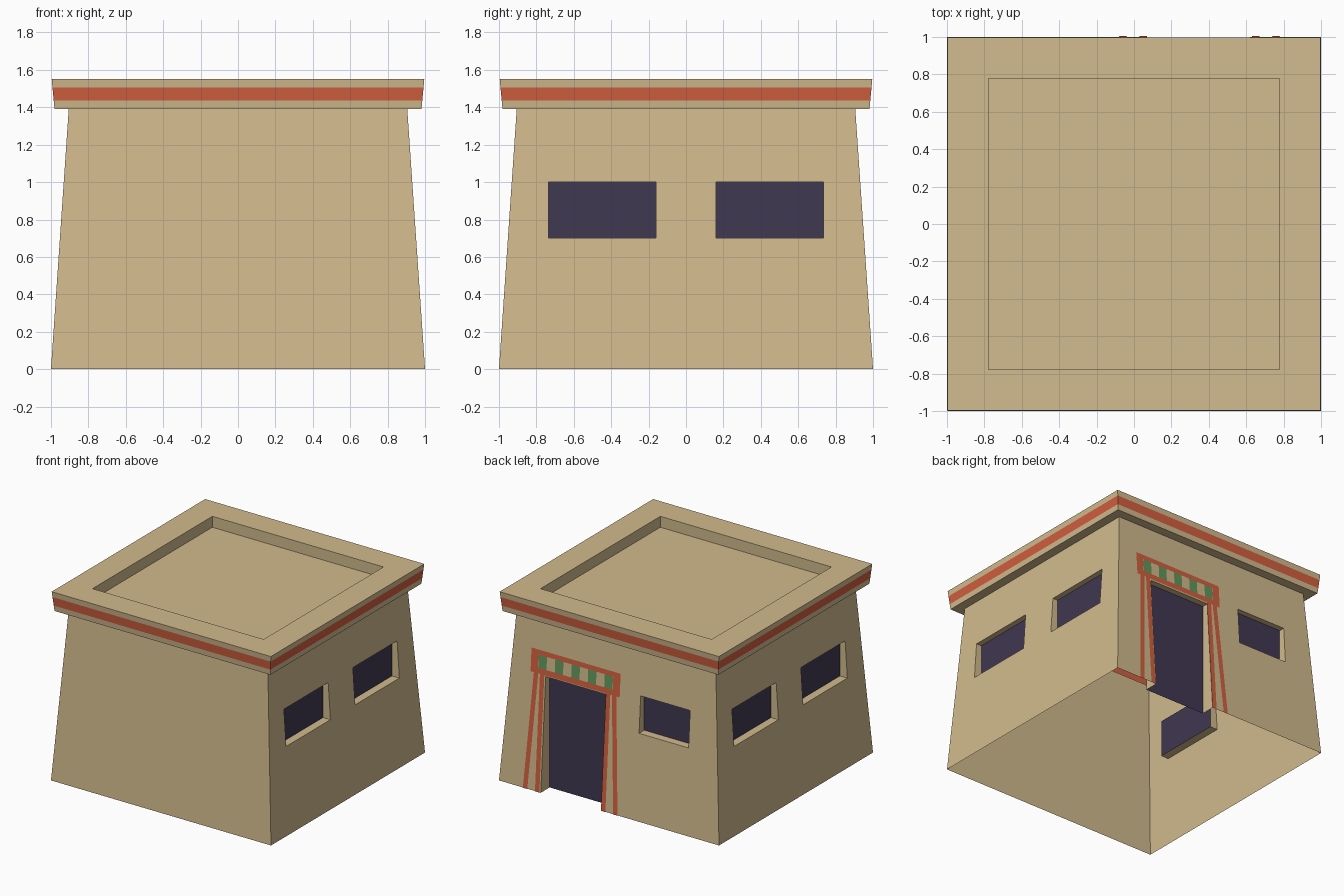
import bpy, bmesh, math
from mathutils import Matrix

if "Cube" in bpy.data.objects:
    bpy.data.objects.remove(bpy.data.objects["Cube"])


def srgb(name, r, g, b):
    m = bpy.data.materials.new(name)
    lin = [((c / 255 + 0.055) / 1.055) ** 2.4 for c in (r, g, b)]
    m.diffuse_color = (*lin, 1)
    m.use_nodes = True
    m.node_tree.nodes["Principled BSDF"].inputs["Base Color"].default_value = m.diffuse_color
    return m


MATS = [srgb("sandstone", 210, 187, 142), srgb("painted_red", 210, 96, 64),
        srgb("painted_green", 98, 150, 92), srgb("dark_opening", 64, 56, 82)]
SAND, RED, GREEN, DARK = range(4)
EAVE, TOP, SLOPE = 1.39, 1.55, 0.0683
PANE = 0.885                      # distance of recessed panes from the centre


def width(z):
    return 1 - SLOPE * z          # half width of the battered walls at height z


def face(bm, pts, mat):
    bm.faces.new([bm.verts.new(p) for p in pts]).material_index = mat


def finish(bm, name, turn=0):
    bmesh.ops.remove_doubles(bm, verts=bm.verts, dist=1e-5)
    bm.transform(Matrix.Rotation(math.radians(turn), 4, 'Z'))
    me = bpy.data.meshes.new(name)
    bm.to_mesh(me)
    bm.free()
    for m in MATS:
        me.materials.append(m)
    ob = bpy.data.objects.new(name, me)
    bpy.context.collection.objects.link(ob)


def wall(name, turn, openings):
    """Sloping wall facing -y, with recessed openings (u0, u1, z0, z1), then turned."""
    bm = bmesh.new()
    us = sorted({-1, 1, *[u for o in openings for u in o[:2]]})
    zs = sorted({0, EAVE, *[z for o in openings for z in o[2:]]})

    def pt(u, z):
        return (u * width(z) if abs(u) == 1 else u, -width(z), z)

    for u0, u1 in zip(us, us[1:]):
        for z0, z1 in zip(zs, zs[1:]):
            um, zm = (u0 + u1) / 2, (z0 + z1) / 2
            if not any(a < um < b and c < zm < d for a, b, c, d in openings):
                face(bm, [pt(u0, z0), pt(u1, z0), pt(u1, z1), pt(u0, z1)], SAND)
    # reveals and dark panes
    for a, b, c, d in openings:
        rim = [(a, c), (b, c), (b, d), (a, d)]
        back = [(u, -PANE, z) for u, z in rim]
        face(bm, back, DARK)
        for i in range(4):
            j = (i + 1) % 4
            if i or c > 0:        # the doorway has no sill
                face(bm, [pt(*rim[i]), pt(*rim[j]), back[j], back[i]], SAND)
    finish(bm, name, turn)


# walls
side_windows = [(-0.735, -0.16, 0.7, 1.0), (0.16, 0.735, 0.7, 1.0)]
wall("front_wall", 0, [])
wall("right_wall", 90, side_windows)
wall("left_wall", -90, side_windows)
wall("back_wall", 180, [(-0.62, -0.065, 0, 0.93), (0.24, 0.69, 0.7, 1.0)])

# cornice with red band, parapet and sunken roof, as stacked square rings
bm = bmesh.new()
lean = 0.015 / (TOP - EAVE)
rings = [(width(EAVE), EAVE)]
rings += [(0.981 + lean * (z - EAVE), z) for z in (EAVE, 1.435, 1.505, TOP)]
rings += [(0.778, TOP), (0.778, 1.46)]
corners = [(-1, -1), (1, -1), (1, 1), (-1, 1)]
for (r0, z0), (r1, z1) in zip(rings, rings[1:]):
    mat = RED if (z0, z1) == (1.435, 1.505) else SAND
    for i in range(4):
        (ax, ay), (bx, by) = corners[i], corners[(i + 1) % 4]
        face(bm, [(ax * r0, ay * r0, z0), (bx * r0, by * r0, z0),
                  (bx * r1, by * r1, z1), (ax * r1, ay * r1, z1)], mat)
face(bm, [(x * 0.778, y * 0.778, 1.46) for x, y in corners], SAND)
finish(bm, "cornice_and_roof")

# painted door surround, thin plates just off the back wall
bm = bmesh.new()
CENTRE = -0.35


def plate(lo0, lo1, hi0, hi1, z0, z1, mat):
    pts = [(lo0, z0), (lo1, z0), (hi1, z1), (hi0, z1)]
    face(bm, [(CENTRE + u, -width(z) - 0.004, z) for u, z in pts], mat)


def block(u0, u1, z0, z1, mat):
    plate(u0, u1, u0, u1, z0, z1, mat)


block(-0.405, 0.405, 1.09, 1.13, RED)
block(-0.405, 0.405, 0.94, 0.985, RED)
block(-0.36, -0.34, 0.985, 1.09, RED)
for s in (-1, 1):
    def pair(a, b):
        return sorted((s * a, s * b))
    block(*pair(0.34, 0.405), 0.985, 1.09, RED)                       # lintel end
    block(*pair(0.28, 0.32), 0, 0.94, RED)                            # inner jamb stripe
    plate(*pair(0.39, 0.43), *pair(0.335, 0.375), 0, 0.94, RED)       # outer jamb stripe
for i in range(5):                                                    # green lintel panels
    u = -0.3 + 0.15 * i
    block(u - 0.0375, u + 0.0375, 0.985, 1.09, GREEN)
finish(bm, "door_surround", 180)
